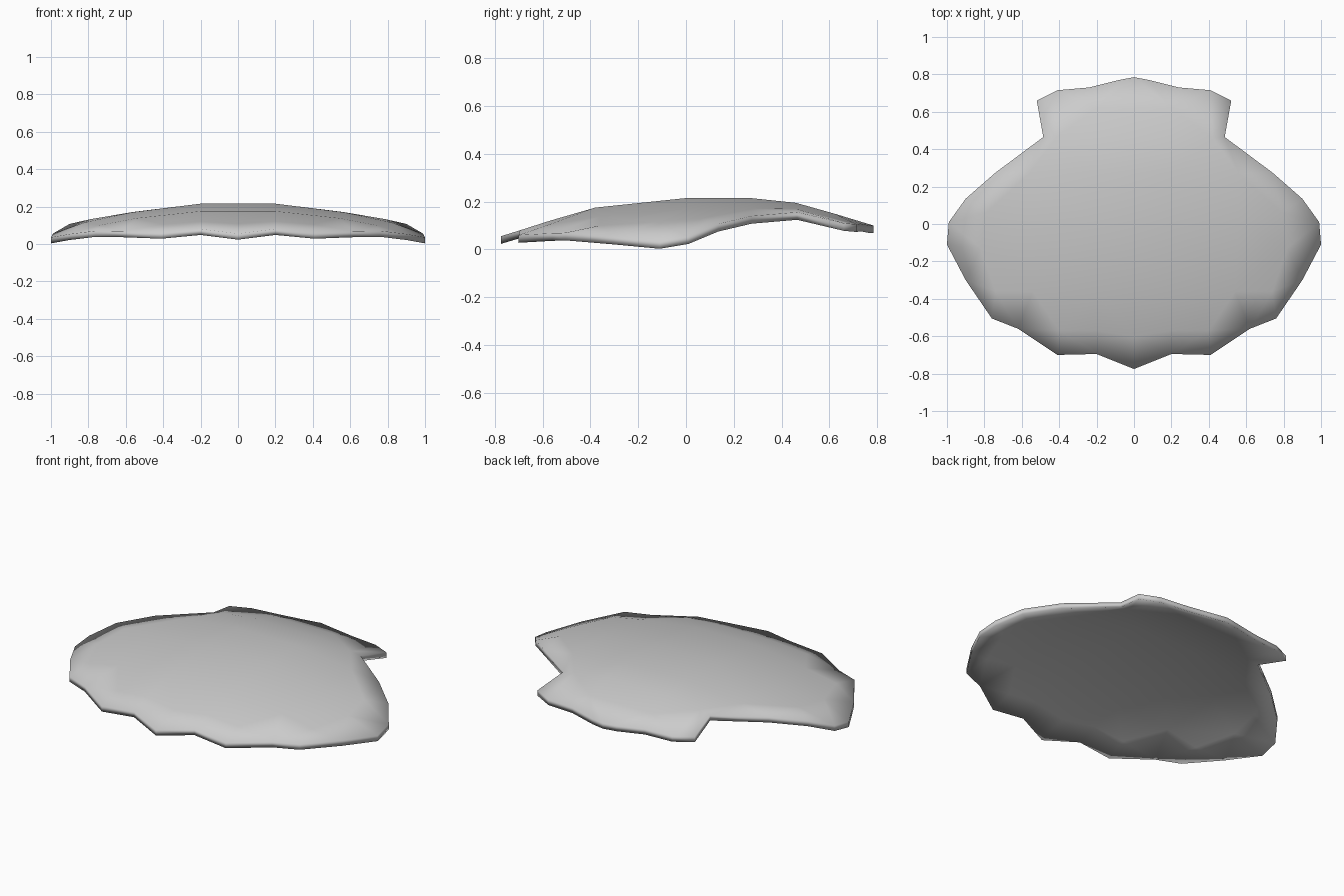
import bpy, bmesh
from mathutils import Vector
from mathutils.geometry import delaunay_2d_cdt

if "Cube" in bpy.data.objects:
    bpy.data.objects.remove(bpy.data.objects["Cube"])

THICK = 0.032

# Right half of the rim, back to front (x, y, top height)
rim = [(0, .785, .10), (.08, .77, .10), (.24, .73, .108), (.41, .715, .105),
       (.52, .66, .11), (.485, .465, .156), (.74, .275, .14), (.9, .135, .107),
       (.99, .01, .055), (1, -.11, .035), (.9, -.3, .053), (.76, -.505, .07),
       (.62, -.56, .068), (.41, -.7, .06), (.2, -.695, .08), (0, -.775, .055)]

# Right half of the domed crown
crown = [(.2, .62, .15), (.2, .46, .195), (.2, .27, .215), (.2, 0, .215), (.2, -.38, .175),
         (.42, .46, .17), (.56, .27, .171), (.56, 0, .170), (.54, -.36, .138),
         (.79, .06, .132), (.82, -.13, .115), (.74, -.36, .1), (.2, -.57, .12),
         (.4, -.57, .105), (0, -.6, .108)]


def mirrored(points):
    return [(-x, y, z) for x, y, z in points if x > 0]


outline = rim + mirrored(rim)[::-1]
points = outline + crown + mirrored(crown)
n = len(outline)
edges = [(i, (i + 1) % n) for i in range(n)]

# Triangulate the plan and lift it to the dome heights
flat, _, faces, origin, _, _ = delaunay_2d_cdt(
    [Vector(p[:2]) for p in points], edges, [], 1, 1e-5)
bm = bmesh.new()
verts = [bm.verts.new((v.x, v.y, points[o[0]][2])) for v, o in zip(flat, origin)]
for f in faces:
    bm.faces.new([verts[i] for i in f])
bmesh.ops.recalc_face_normals(bm, faces=bm.faces)

# Give the shell its thickness
low = bmesh.ops.extrude_face_region(bm, geom=bm.faces[:], use_keep_orig=True)["geom"]
bmesh.ops.translate(bm, vec=(0, 0, -THICK),
                    verts=[g for g in low if isinstance(g, bmesh.types.BMVert)])
bmesh.ops.recalc_face_normals(bm, faces=bm.faces)
for f in bm.faces:
    f.smooth = True

mesh = bpy.data.meshes.new("scallop_shell")
bm.to_mesh(mesh)
bm.free()
shell = bpy.data.objects.new("scallop_shell", mesh)
bpy.context.collection.objects.link(shell)
